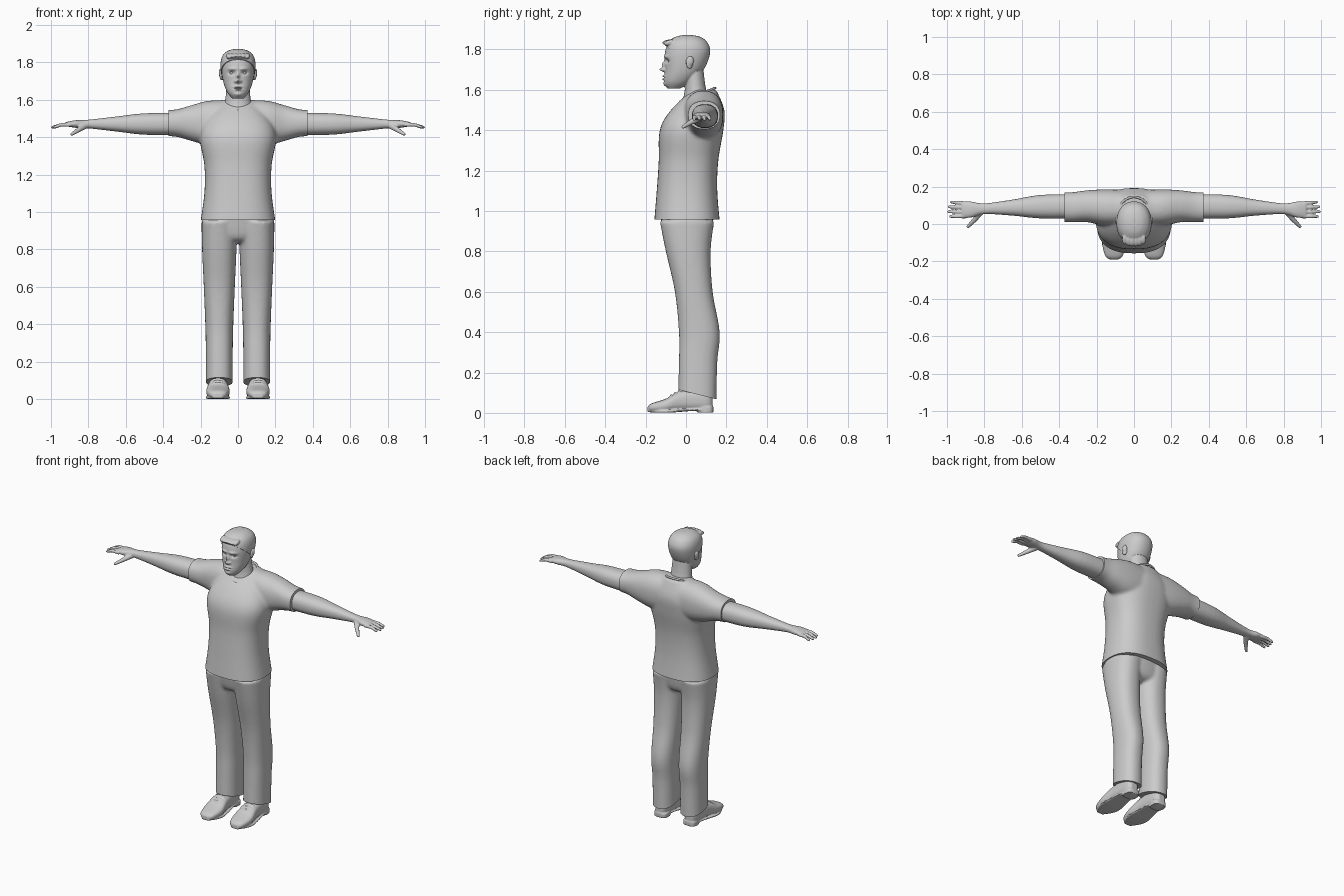
import bpy
import bmesh
import math
from mathutils import Matrix, Vector

cube = bpy.data.objects.get("Cube")
if cube:
    bpy.data.objects.remove(cube, do_unlink=True)

grey = bpy.data.materials.new("plain_grey")
grey.use_nodes = True
grey.diffuse_color = (.6, .6, .6, 1)
grey.node_tree.nodes["Principled BSDF"].inputs["Base Color"].default_value = grey.diffuse_color


def spline(rows, steps=5):
    """Smooth Catmull-Rom rows between the given rows."""
    out = []
    for i in range(len(rows) - 1):
        before, after = rows[max(i - 1, 0)], rows[min(i + 2, len(rows) - 1)]
        quads = list(zip(before, rows[i], rows[i + 1], after))
        for step in range(steps):
            t = step / steps
            out.append([b + t * ((c - a) + t * ((2 * a - 5 * b + 4 * c - d)
                        + t * (3 * b - a - 3 * c + d))) / 2 for a, b, c, d in quads])
    return out + [list(rows[-1])]


def loft(bm, axis, centre, rows, power=2.3, sides=40):
    """Closed skin; each row is position, half width about the centre, low and high depth."""
    rings = []
    for along, half, low, high in spline(rows):
        ring = []
        for k in range(sides):
            c, s = math.cos(k * math.tau / sides), math.sin(k * math.tau / sides)
            wide = centre + half * math.copysign(abs(c) ** (2 / power), c)
            deep = (low + high) / 2 + (high - low) / 2 * math.copysign(abs(s) ** (2 / power), s)
            place = {"X": (along, deep, wide), "Y": (wide, along, deep), "Z": (wide, deep, along)}
            ring.append(bm.verts.new(place[axis]))
        rings.append(ring)
    for lower, upper in zip(rings, rings[1:]):
        for k in range(sides):
            n = (k + 1) % sides
            bm.faces.new((lower[k], lower[n], upper[n], upper[k]))
    bm.faces.new(rings[0][::-1])
    bm.faces.new(rings[-1])


def ball(bm, location, size, turn=0, axis="X"):
    matrix = (Matrix.Translation(location) @ Matrix.Rotation(turn, 4, axis)
              @ Matrix.Diagonal((*size, 1)))
    bmesh.ops.create_uvsphere(bm, u_segments=20, v_segments=12, radius=1, matrix=matrix)


def tube(bm, points, start, end):
    """Rounded limb along points, tapering from the start radius to the end radius."""
    points = [Vector(p) for p in points]
    radii = [start + (end - start) * i / (len(points) - 1) for i in range(len(points))]
    for point, radius in zip(points, radii):
        ball(bm, point, (radius, radius, radius))
    for p, q, first, second in zip(points, points[1:], radii, radii[1:]):
        aim = (q - p).to_track_quat("Z", "Y").to_matrix().to_4x4()
        bmesh.ops.create_cone(bm, cap_ends=True, segments=16, radius1=first, radius2=second,
                              depth=(q - p).length, matrix=Matrix.Translation((p + q) / 2) @ aim)


def mirror(bm):
    copy = bmesh.ops.duplicate(bm, geom=bm.verts[:] + bm.edges[:] + bm.faces[:])["geom"]
    for item in copy:
        if isinstance(item, bmesh.types.BMVert):
            item.co.x = -item.co.x


def finish(name, bm, voxel, smooth, cuts=(), dents=(), nose=0):
    """Fuse the pieces, cut the hems, press in face details and shade."""
    bmesh.ops.recalc_face_normals(bm, faces=bm.faces[:])
    rough = bpy.data.meshes.new(name + "_rough")
    bm.to_mesh(rough)
    obj = bpy.data.objects.new(name, rough)
    bpy.context.collection.objects.link(obj)
    remesh = obj.modifiers.new("fuse", "REMESH")
    remesh.mode, remesh.voxel_size = "VOXEL", voxel
    soften = obj.modifiers.new("soften", "SMOOTH")
    soften.factor, soften.iterations = .5, smooth
    graph = bpy.context.evaluated_depsgraph_get()
    mesh = bpy.data.meshes.new_from_object(obj.evaluated_get(graph))
    obj.modifiers.clear()
    obj.data = mesh
    bpy.data.meshes.remove(rough)
    bm.clear()
    bm.from_mesh(mesh)
    for point, normal in cuts:
        bmesh.ops.bisect_plane(bm, geom=bm.verts[:] + bm.edges[:] + bm.faces[:],
                               plane_co=point, plane_no=normal, clear_outer=True)
        bmesh.ops.holes_fill(bm, edges=[e for e in bm.edges if e.is_boundary], sides=0)
    for vert in bm.verts:
        if vert.co.y < -.04:
            across, up = abs(vert.co.x), vert.co.z - nose
            vert.co.y -= sum(push * math.exp(-((across - x) / wide) ** 2 - ((up - z) / tall) ** 2)
                             for x, z, wide, tall, push in dents)
    bm.to_mesh(mesh)
    bm.free()
    mesh.materials.clear()
    mesh.materials.append(grey)
    mesh.shade_smooth()
    mesh.set_sharp_from_angle(angle=math.radians(45))
    return obj


def pair(obj, part):
    """Name the left part and make its right twin."""
    obj.name = "left_" + part
    twin = bpy.data.objects.new("right_" + part, obj.data.copy())
    twin.data.transform(Matrix.Diagonal((-1, 1, 1, 1)))
    twin.data.flip_normals()
    bpy.context.collection.objects.link(twin)


# Shirt: sleeves run into the body, then hems are cut
bm = bmesh.new()
loft(bm, "X", 1.475, [(0, .12, -.01, .18), (.15, .12, -.01, .185), (.25, .095, .01, .18),
                      (.33, .073, .01, .17), (.4, .07, .01, .17)])
mirror(bm)
loft(bm, "Z", 0, [(.92, .205, -.16, .17), (1.1, .18, -.145, .155), (1.25, .18, -.135, .16),
                  (1.4, .205, -.13, .185), (1.5, .17, -.075, .19), (1.6, .08, .03, .15)], power=2.5)
finish("shirt", bm, .009, 8, cuts=[((0, 0, .957), (0, 0, -1)), ((.372, 0, 0), (1, 0, 0)),
                                   ((-.372, 0, 0), (-1, 0, 0))])

# Collar band: a tilted ring, lower at the front
bm = bmesh.new()
angles = [k * math.tau / 24 for k in range(25)]
tube(bm, [(.083 * math.sin(a), .058 - .087 * math.cos(a), 1.575 - .034 * math.cos(a))
          for a in angles], .007, .007)
finish("collar", bm, .004, 2)

# Trousers: two legs joined at the hips
bm = bmesh.new()
loft(bm, "Z", .1, [(.03, .072, -.04, .15), (.25, .072, -.035, .155), (.4, .075, -.035, .167),
                   (.6, .083, -.055, .132), (.8, .092, -.1, .122), (.95, .095, -.13, .14)])
mirror(bm)
loft(bm, "Z", 0, [(.835, .05, -.06, .07), (.87, .17, -.105, .12), (1, .19, -.13, .14)])
finish("trousers", bm, .009, 6, cuts=[((0, .05, .093), (0, -.25, -1))])

# Arms with hands: forearm and palm, four fingers and a thumb
bm = bmesh.new()
loft(bm, "X", 1.47, [(.3, .06, .03, .16), (.5, .057, .03, .155), (.65, .04, .045, .13),
                     (.8, .023, .053, .11), (.87, .02, .035, .12), (.92, .01, .035, .118)])
for finger in range(4):
    knuckle, tip = .041 + .023 * finger, .04 + .026 * finger
    reach = .995 - .01 * abs(finger - 1.3)
    tube(bm, [(.9, knuckle, 1.466), (.945, (knuckle + tip) / 2, 1.466), (reach, tip, 1.453)],
         .0115, .008)
tube(bm, [(.82, .065, 1.46), (.85, .025, 1.44), (.887, -.014, 1.416)], .018, .009)
pair(finish("arm", bm, .0045, 4), "arm")

# Shoes: upper, sole, heel and laces
bm = bmesh.new()
loft(bm, "Y", .107, [(-.19, .02, .01, .03), (-.17, .047, .006, .047), (-.1, .063, .005, .07),
                     (-.02, .052, .01, .11), (.1, .042, .01, .115), (.132, .02, .02, .08)],
     power=2.6)
loft(bm, "Y", .107, [(-.19, .025, .004, .016), (-.1, .066, 0, .014), (.04, .048, .01, .02),
                     (.13, .035, .01, .02)], power=5)
loft(bm, "Z", .105, [(0, .044, .055, .135), (.03, .044, .052, .136)], power=3)
for lace in range(3):
    y, z = -.075 + .02 * lace, .08 + .011 * lace
    tube(bm, [(.075, y, z), (.107, y, z + .008), (.138, y, z)], .005, .005)
pair(finish("shoe", bm, .0045, 3, cuts=[((0, 0, .001), (0, 0, -1))]), "shoe")

# Head and neck: skull, ears, then pressed facial features
skull = [(1.606, .03, -.09, -.03), (1.64, .058, -.108, .03), (1.7, .08, -.104, .085),
         (1.78, .089, -.105, .114), (1.83, .078, -.088, .1), (1.857, .048, -.05, .065),
         (1.866, .015, -.01, .025)]
bm = bmesh.new()
loft(bm, "Z", 0, skull, power=2.2)
loft(bm, "Z", 0, [(1.5, .09, -.03, .14), (1.6, .068, -.006, .1), (1.72, .06, -.01, .085)], power=2)
for side in (-1, 1):
    ball(bm, (side * .089, .018, 1.735), (.009, .019, .032), side * .35, "Z")
    ball(bm, (side * .096, .026, 1.744), (.006, .014, .022), side * .35, "Z")
features = [
    (0, 0, .01, .01, .027), (0, .024, .009, .017, .016),          # nose tip and bridge
    (.014, -.002, .007, .007, .01),                               # nostrils
    (.034, .043, .017, .01, -.014), (.03, .065, .022, .008, .008),  # eye sockets and brows
    (0, -.032, .02, .005, .011), (0, -.047, .017, .005, .01),     # lips
    (0, -.04, .02, .002, -.005), (0, -.073, .022, .012, .008),    # mouth line and chin
]
finish("head", bm, .0035, 5, dents=features, nose=1.7)

# Eyes
bm = bmesh.new()
for side in (-1, 1):
    ball(bm, (side * .033, -.077, 1.742), (.015, .013, .009))
finish("eyes", bm, .002, 1)

# Short hair: shell around the skull with a swept fringe
bm = bmesh.new()
loft(bm, "Z", 0, [(z + .005, half + .005, front - .003, back + .006)
                  for z, half, front, back in skull[1:]], power=2.2)
for lock in range(6):
    swell = math.sin(lock * math.pi / 5)
    ball(bm, (-.05 + .02 * lock, -.083 - .012 * swell, 1.834), (.014, .028, .013), .3)
finish("hair", bm, .004, 3, cuts=[((0, -.1, 1.817), (0, -.82, -1))])
